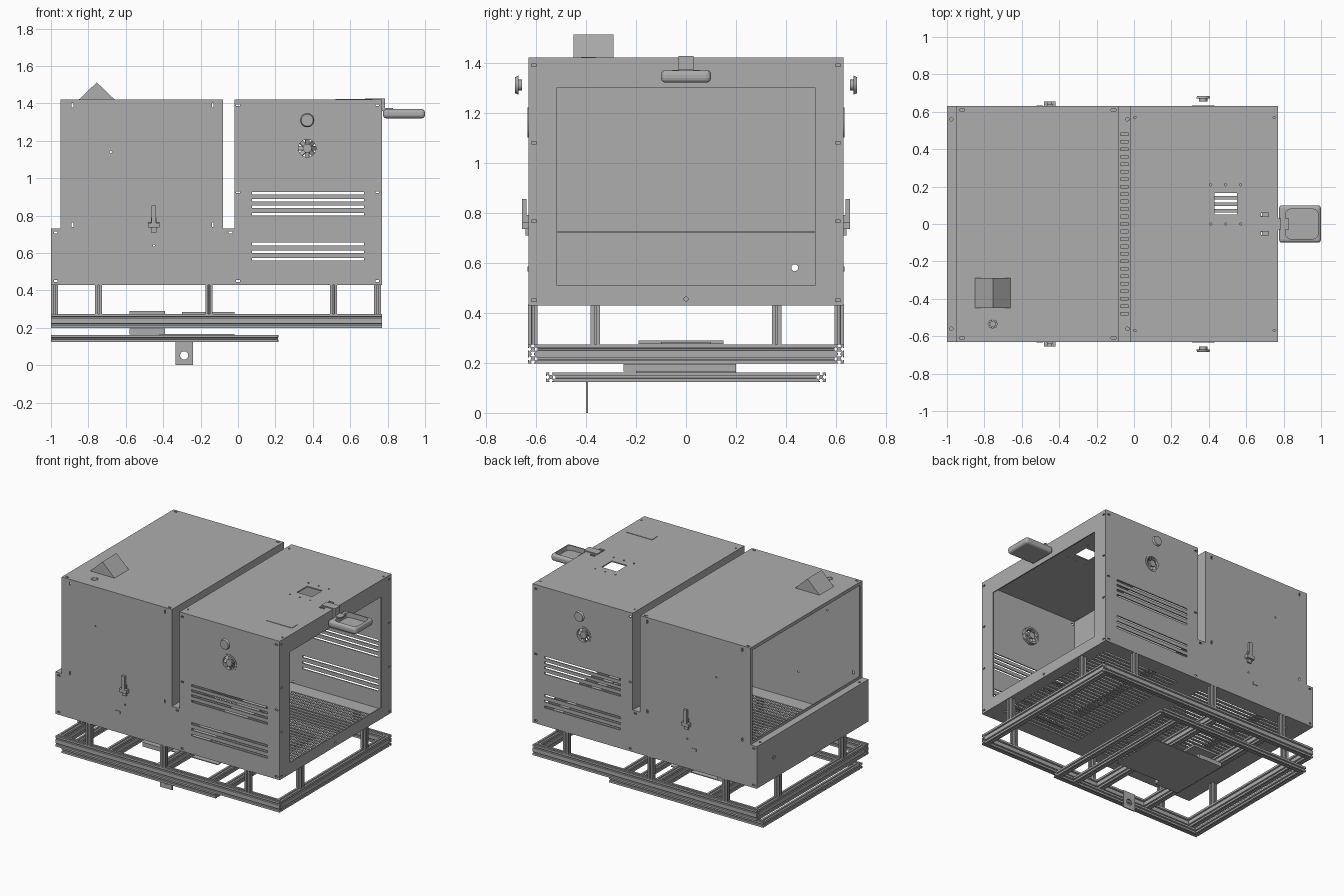
import bpy, bmesh, math
from mathutils import Vector, Matrix

if "Cube" in bpy.data.objects:
    bpy.data.objects.remove(bpy.data.objects["Cube"])

# Single sheet-metal grey
grey = bpy.data.materials.new("sheet_grey")
grey.use_nodes = True
COL = (0.42, 0.42, 0.42, 1)
grey.diffuse_color = COL
grey.node_tree.nodes["Principled BSDF"].inputs["Base Color"].default_value = COL


def add_box(bm, lo, hi):
    lo, hi = Vector(lo), Vector(hi)
    m = Matrix.Translation((lo + hi) / 2) @ Matrix.Diagonal((*(hi - lo), 1))
    bmesh.ops.create_cube(bm, size=1, matrix=m)


def add_cyl(bm, a, b, r, r2=None, seg=24):
    a, b = Vector(a), Vector(b)
    rot = (b - a).to_track_quat('Z', 'Y').to_matrix().to_4x4()
    bmesh.ops.create_cone(bm, cap_ends=True, segments=seg, radius1=r,
                          radius2=r if r2 is None else r2, depth=(b - a).length,
                          matrix=Matrix.Translation((a + b) / 2) @ rot)


def finish(name, bm, smooth=False):
    bmesh.ops.recalc_face_normals(bm, faces=bm.faces)
    me = bpy.data.meshes.new(name)
    bm.to_mesh(me)
    bm.free()
    ob = bpy.data.objects.new(name, me)
    bpy.context.collection.objects.link(ob)
    me.materials.append(grey)
    bpy.ops.object.select_all(action='DESELECT')
    bpy.context.view_layer.objects.active = ob
    ob.select_set(True)
    if smooth:
        bpy.ops.object.shade_smooth_by_angle(angle=math.radians(35))
    return ob


def box(name, lo, hi):
    bm = bmesh.new()
    add_box(bm, lo, hi)
    return finish(name, bm)


def cut(ob, bm):
    cutter = finish("cutter", bm)
    cutter.hide_render = True
    mod = ob.modifiers.new("holes", 'BOOLEAN')
    mod.object, mod.operation, mod.solver = cutter, 'DIFFERENCE', 'EXACT'
    bpy.context.view_layer.objects.active = ob
    bpy.ops.object.modifier_apply(modifier=mod.name)
    bpy.data.objects.remove(cutter)


T = 0.004  # half sheet thickness


def panel(name, axis, pos, u, v, rects=(), rounds=()):
    """Sheet across an axis; rects are (u, v, width, height), rounds (u, v, r)."""
    def at(a, b, d):
        return {'x': (pos + d, a, b), 'y': (a, pos + d, b), 'z': (a, b, pos + d)}[axis]
    ob = box(name, at(u[0], v[0], -T), at(u[1], v[1], T))
    bm = bmesh.new()
    for a, b, w, h in rects:
        add_box(bm, at(a - w / 2, b - h / 2, -0.02), at(a + w / 2, b + h / 2, 0.02))
    for a, b, r in rounds:
        add_cyl(bm, at(a, b, -0.02), at(a, b, 0.02), r, seg=16)
    cut(ob, bm)
    return ob


BOT, STEP, TOP, W = 0.434, 0.726, 1.416, 0.626
UP = (STEP, TOP)
ACROSS = (-W, W)

# Front and back sheets: notch, divider gap, louvres, bolt slots
louvres = [(0.375, z, 0.6, 0.014) for z in (0.92, 0.883, 0.847, 0.808, 0.648, 0.607, 0.567)]
notches = [(-0.05, 1.13, 0.06, 0.8), (-1.0, 1.13, 0.1, 0.8)]
bolts = [(x, z, 0.01, 0.024) for x in (-0.885, -0.135) for z in (1.39, 0.75)]
bolts += [(x, z, 0.02, 0.01) for x in (0.0, 0.745) for z in (1.39, 0.925, 0.45)]
bolts += [(-0.975, 0.71, 0.02, 0.01), (-0.975, 0.45, 0.02, 0.01), (-0.04, 0.71, 0.02, 0.01)]
for name, y in (("front_sheet", -W), ("back_sheet", W)):
    panel(name, 'y', y, (-1, 0.77), (BOT - T, TOP + T), louvres + notches + bolts,
          [(0.37, 1.16, 0.05), (-0.68, 1.14, 0.006), (-0.45, 0.64, 0.006)])

# Slotted floor
rows = [(-15 + i) * 0.035 + 0.0175 for i in range(30)]
floor_slots = [(x, y, w, 0.017) for y in rows for x, w in ((-0.5, 0.76), (0.375, 0.62))]
panel("slotted_floor", 'z', BOT, (-1, 0.77), ACROSS, floor_slots)

# Roofs
panel("left_roof", 'z', TOP, (-0.95, -0.08), ACROSS,
      [(x, s * 0.61, 0.025, 0.01) for x in (-0.92, -0.11) for s in (-1, 1)],
      [(-0.755 + 0.02 * math.cos(k * math.pi / 4), -0.535 + 0.02 * math.sin(k * math.pi / 4), 0.005)
       for k in range(8)])
panel("right_roof", 'z', TOP, (-0.02, 0.77), ACROSS,
      [(0.49, 0.108, 0.12, 0.115), (0.7, 0.05, 0.04, 0.018), (0.7, -0.05, 0.04, 0.018)],
      [(x, s * 0.57, 0.006) for x in (0.005, 0.75) for s in (-1, 1)]
      + [(x, y, 0.006) for x in (0.41, 0.49, 0.57) for y in (0, 0.21)])
box("roof_plate", (0.52, -0.42, TOP), (0.72, -0.36, TOP + 0.007))

# End frames, divider walls, ledges
edge_bolts = [(s * 0.607, z, 0.02, 0.01) for s in (-1, 1) for z in (1.39, 1.08, 0.765, 0.45)]
panel("right_end_frame", 'x', 0.766, ACROSS, (BOT, TOP),
      [(0, 0.905, 1.03, 0.79)] + edge_bolts, [(0, 0.455, 0.008)])
panel("left_end_frame", 'x', -0.946, ACROSS, UP, [(0, 1.071, 1.21, 0.65)])
panel("left_end_panel", 'x', -0.996, ACROSS, (BOT, STEP), (), [(0.435, 0.58, 0.014)])
panel("divider_right", 'x', -0.016, ACROSS, UP)
panel("divider_left", 'x', -0.084, ACROSS, UP)
panel("divider_floor", 'z', STEP, (-0.08, -0.02), ACROSS,
      [(-0.05, i * 0.04, 0.042, 0.014) for i in range(-12, 13)],
      [(-0.035, s * 0.56, 0.009) for s in (-1, 1)])
panel("left_ledge", 'z', STEP, (-1, -0.945), ACROSS, (),
      [(-0.977, s * 0.56, 0.009) for s in (-1, 1)])

# Prism vent hood on the left roof
bm = bmesh.new()
tri = [bm.verts.new(p) for p in ((-0.855, -0.45, TOP), (-0.655, -0.45, TOP), (-0.755, -0.45, 1.512))]
side = bmesh.ops.extrude_face_region(bm, geom=[bm.faces.new(tri)])
bmesh.ops.translate(bm, vec=(0, 0.16, 0),
                    verts=[g for g in side["geom"] if isinstance(g, bmesh.types.BMVert)])
finish("vent_hood", bm)

# Tray on a bracket at the right end
tray = box("tray", (0.775, -0.1, 1.32), (1.0, 0.1, 1.37))
bev = tray.modifiers.new("round", 'BEVEL')
bev.width, bev.segments = 0.018, 3
bpy.ops.object.modifier_apply(modifier=bev.name)
bm = bmesh.new()
add_box(bm, (0.81, -0.08, 1.335), (0.985, 0.08, 1.39))
bmesh.ops.bevel(bm, geom=[e for e in bm.edges if abs(e.verts[0].co.z - e.verts[1].co.z) > 0.01],
                offset=0.03, segments=4, affect='EDGES', profile=0.5)
cut(tray, bm)
box("bracket_top", (0.68, -0.03, TOP), (0.785, 0.03, 1.427))
box("bracket_drop", (0.77, -0.03, 1.36), (0.785, 0.03, 1.427))
box("bracket_foot", (0.78, -0.03, 1.365), (0.83, 0.03, 1.375))

# Knobs, fans, latches and switches on both faces
for face, s in (("front", -1), ("back", 1)):
    def out(x, d, z):
        return (x, s * (W + d), z)
    bm = bmesh.new()
    add_cyl(bm, out(0.37, 0.03, 1.31), out(0.37, 0.048, 1.31), 0.022)
    add_cyl(bm, out(0.37, 0.044, 1.31), out(0.37, 0.058, 1.31), 0.038, 0.032)
    finish(face + "_knob", bm, True)

    bm = bmesh.new()
    add_cyl(bm, out(0.37, -0.03, 1.16), out(0.37, 0.006, 1.16), 0.024)
    for k in range(8):
        m = Matrix.Translation(out(0.37, -0.012, 1.16)) @ Matrix.Rotation(k * math.pi / 4, 4, 'Y')
        m = m @ Matrix.Translation((0.04, 0, 0)) @ Matrix.Rotation(0.6, 4, 'X')
        bmesh.ops.create_cube(bm, size=1, matrix=m @ Matrix.Diagonal((0.045, 0.006, 0.025, 1)))
    finish(face + "_fan", bm, True)
    bm = bmesh.new()
    add_cyl(bm, out(0.37, -0.03, 1.16), out(0.37, 0.007, 1.16), 0.06, seg=32)
    ring = finish(face + "_fan_ring", bm, True)
    bm = bmesh.new()
    add_cyl(bm, out(0.37, -0.05, 1.16), out(0.37, 0.02, 1.16), 0.047, seg=32)
    cut(ring, bm)

    bm = bmesh.new()
    for x, w, d0, d1, z0, z1 in ((-0.45, 0.03, 0, 0.016, 0.71, 0.79), (-0.45, 0.06, 0, 0.03, 0.735, 0.76),
                                 (-0.45, 0.024, 0.012, 0.03, 0.75, 0.855),
                                 (-0.505, 0.035, 0, 0.008, 0.565, 0.585)):
        add_box(bm, out(x - w / 2, min(s * d0, s * d1) * s, z0), out(x + w / 2, max(s * d0, s * d1) * s, z1))
    add_cyl(bm, (-0.48, s * (W + 0.018), 0.75), (-0.42, s * (W + 0.018), 0.75), 0.012, seg=12)
    finish(face + "_latch", bm)

# Slotted aluminium beams
SIDE = ((1, -1), (1, -.25), (.8, -.25), (.8, -.55), (.45, -.2), (.45, .2), (.8, .55), (.8, .25), (1, .25))


def beam(name, a, b, size=0.0375):
    a, b = Vector(a), Vector(b)
    rot = (b - a).to_track_quat('Z', 'Y').to_matrix().to_4x4()
    bm = bmesh.new()
    ends = []
    for z in (0, (b - a).length):
        ends.append([bm.verts.new(Matrix.Rotation(k * math.pi / 2, 3, 'Z') @ Vector((p * size / 2, q * size / 2, z)))
                     for k in range(4) for p, q in SIDE])
        bm.faces.new(ends[-1])
    n = len(ends[0])
    for i in range(n):
        j = (i + 1) % n
        bm.faces.new((ends[0][i], ends[0][j], ends[1][j], ends[1][i]))
    bm.transform(Matrix.Translation(a) @ rot)
    finish(name, bm)


# Upper base frame, two beams high
for z in (0.217, 0.2545):
    for y in (-0.612, 0.612):
        beam("base_rail", (-1, y, z), (0.77, y, z))
    for x in (-0.98, -0.6, -0.2, 0.75):
        beam("base_cross", (x, -0.593, z), (x, 0.593, z))

# Legs
for s in (-1, 1):
    for x in (-0.745, -0.155, 0.51):
        beam("side_leg", (x, s * 0.612, 0.273), (x, s * 0.612, BOT))
    for x in (-0.98, 0.745):
        beam("end_leg", (x, s * 0.362, 0.273), (x, s * 0.362, BOT))

# Lower sliding frame
for y in (-0.54, 0.54):
    beam("slide_rail", (-1, y, 0.143), (0.215, y, 0.143))
for x in (-0.98, 0.06, 0.197):
    beam("slide_cross", (x, -0.522, 0.143), (x, 0.522, 0.143))

# Carriage plates and hanging tab
box("carriage_lower", (-0.58, -0.25, 0.165), (-0.39, 0.2, 0.195))
box("carriage_upper", (-0.58, -0.19, 0.275), (-0.39, 0.15, 0.29))
box("mount_upper", (-0.3, -0.1, 0.275), (-0.02, 0.1, 0.284))
box("mount_lower", (-0.42, -0.2, 0.161), (-0.02, 0.2, 0.167))
panel("hanging_tab", 'y', -0.395, (-0.335, -0.24), (0, 0.125), (), [(-0.288, 0.052, 0.022)])
